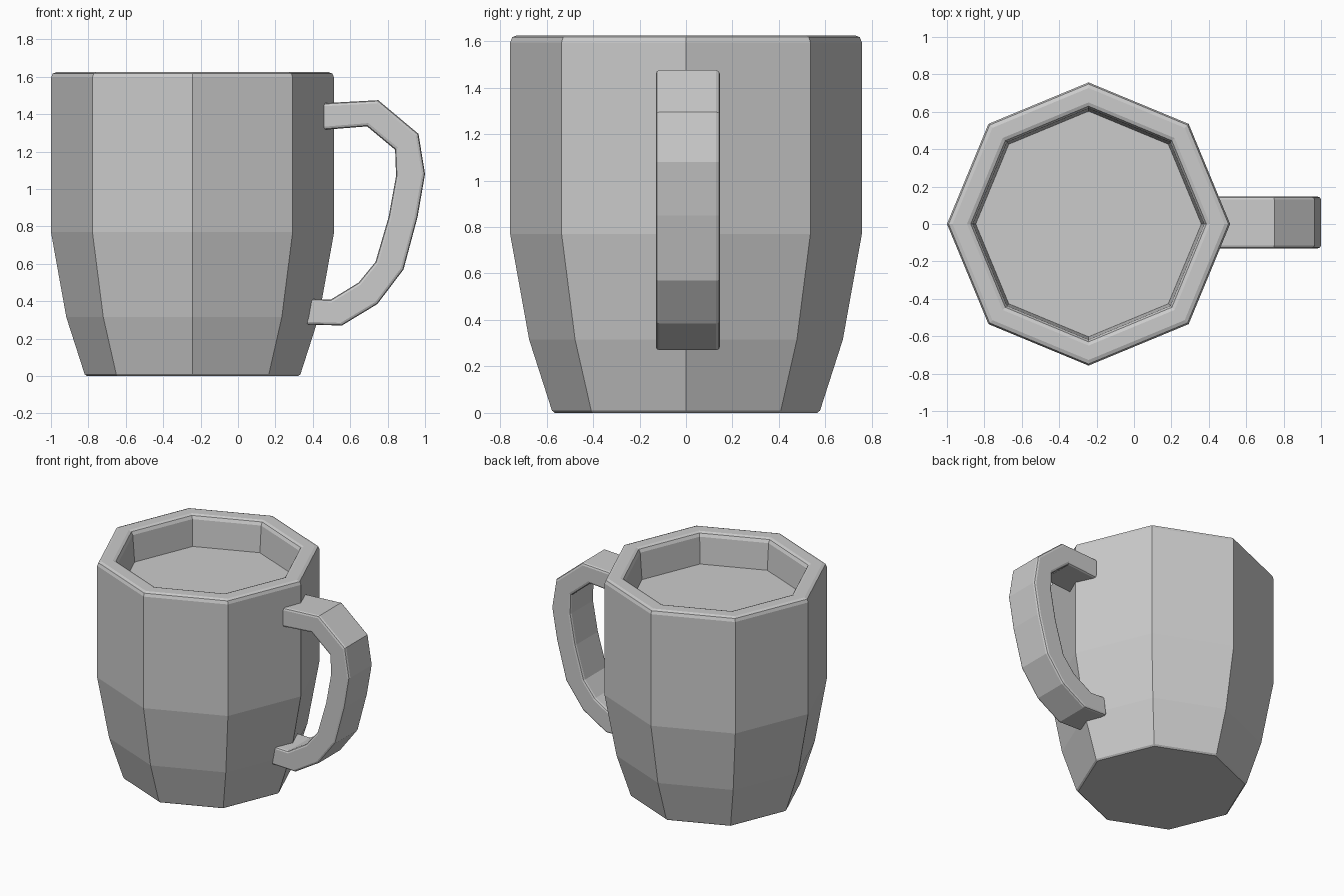
import bpy, bmesh
from math import cos, sin, pi

if "Cube" in bpy.data.objects:
    bpy.data.objects.remove(bpy.data.objects["Cube"])


def make_object(name, bm):
    bmesh.ops.recalc_face_normals(bm, faces=bm.faces)
    mesh = bpy.data.meshes.new(name)
    bm.to_mesh(mesh)
    bm.free()
    obj = bpy.data.objects.new(name, mesh)
    bpy.context.collection.objects.link(obj)
    return obj


# Eight-sided mug: (radius, z) profile from base, over the rim, to the inner floor
SIDES, CENTRE_X = 8, -0.243
profile = [(0.565, 0.0), (0.577, 0.01), (0.675, 0.315), (0.757, 0.77),
           (0.757, 1.595), (0.748, 1.617), (0.727, 1.625),
           (0.650, 1.625), (0.630, 1.617), (0.618, 1.595), (0.603, 1.40)]
bm = bmesh.new()
rings = [[bm.verts.new((CENTRE_X + r * cos(2 * pi * i / SIDES),
                        r * sin(2 * pi * i / SIDES), z)) for i in range(SIDES)]
         for r, z in profile]
for a, b in zip(rings, rings[1:]):
    for i in range(SIDES):
        j = (i + 1) % SIDES
        bm.faces.new((a[i], a[j], b[j], b[i]))
bm.faces.new(rings[0])
bm.faces.new(rings[-1])
make_object("mug_body", bm)

# Handle: matching outer and inner (x, z) outlines, given thickness in y
outer = [(0.44, 1.458), (0.75, 1.475), (0.965, 1.295), (1.0, 1.08), (0.96, 0.85),
         (0.885, 0.57), (0.745, 0.385), (0.555, 0.27), (0.36, 0.276)]
inner = [(0.44, 1.315), (0.69, 1.335), (0.84, 1.21), (0.845, 1.07), (0.805, 0.85),
         (0.735, 0.61), (0.645, 0.50), (0.495, 0.408), (0.37, 0.412)]
Y0, Y1 = -0.13, 0.146
bm = bmesh.new()
sections = [[bm.verts.new((x, y, z)) for (x, z), y in
             ((o, Y0), (o, Y1), (n, Y1), (n, Y0))]
            for o, n in zip(outer, inner)]
for a, b in zip(sections, sections[1:]):
    for i in range(4):
        j = (i + 1) % 4
        bm.faces.new((a[i], a[j], b[j], b[i]))
bm.faces.new(sections[0])
bm.faces.new(sections[-1])
handle = make_object("handle", bm)

# Small rounded edges along the sides of the handle
bevel = handle.modifiers.new("soft_edges", 'BEVEL')
bevel.width = 0.016
bevel.segments = 2
bevel.limit_method = 'ANGLE'
bevel.angle_limit = 1.1
